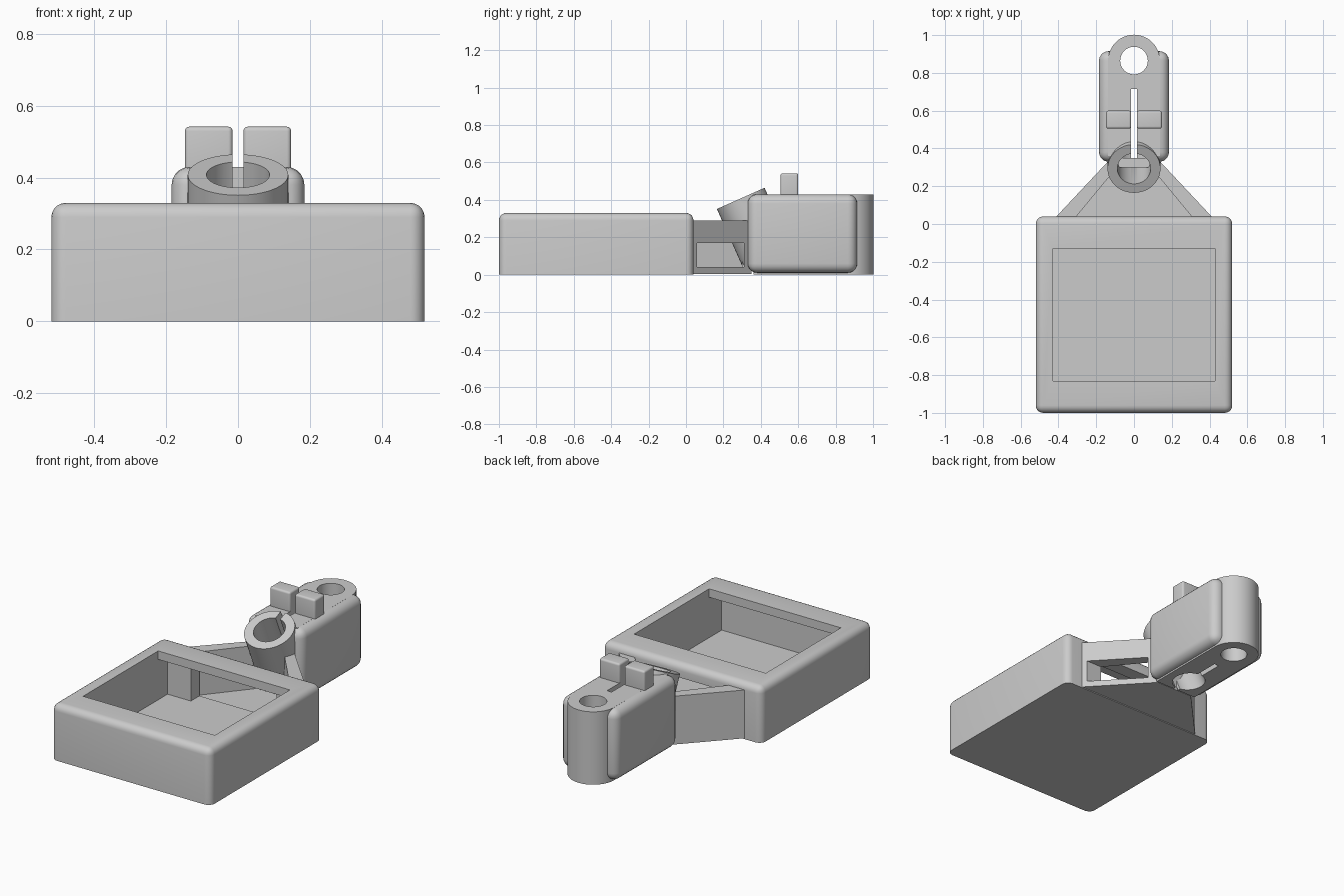
import bpy, bmesh, math
from mathutils import Matrix, Vector

if "Cube" in bpy.data.objects:
    bpy.data.objects.remove(bpy.data.objects["Cube"], do_unlink=True)

grey = bpy.data.materials.new("plain_grey")
grey.use_nodes = True
COLOUR = (0.6, 0.6, 0.6, 1)
grey.diffuse_color = COLOUR
grey.node_tree.nodes["Principled BSDF"].inputs["Base Color"].default_value = COLOUR


def make(name, bm):
    bmesh.ops.recalc_face_normals(bm, faces=bm.faces)
    mesh = bpy.data.meshes.new(name)
    bm.to_mesh(mesh)
    bm.free()
    mesh.materials.append(grey)
    ob = bpy.data.objects.new(name, mesh)
    bpy.context.collection.objects.link(ob)
    return ob


def box(name, x, y, z, bevel=0, keep_bottom=False):
    """Box from (min, max) ranges, with optional rounded edges."""
    bm = bmesh.new()
    bmesh.ops.create_cube(bm, size=1)
    for v in bm.verts:
        v.co = Vector([r[0] if c < 0 else r[1] for c, r in zip(v.co, (x, y, z))])
    if bevel:
        edges = [e for e in bm.edges
                 if not (keep_bottom and all(v.co.z == z[0] for v in e.verts))]
        bmesh.ops.bevel(bm, geom=edges, offset=bevel, segments=5, profile=0.5,
                        affect='EDGES')
    return make(name, bm)


def prism(name, points, z0, z1):
    """Upright prism from a plan outline."""
    bm = bmesh.new()
    face = bm.faces.new([bm.verts.new((x, y, z0)) for x, y in points])
    ext = bmesh.ops.extrude_face_region(bm, geom=[face])["geom"]
    for v in ext:
        if isinstance(v, bmesh.types.BMVert):
            v.co.z = z1
    return make(name, bm)


def rod(name, radius, depth, matrix):
    bm = bmesh.new()
    bmesh.ops.create_cone(bm, cap_ends=True, segments=64, radius1=radius,
                          radius2=radius, depth=depth, matrix=matrix)
    return make(name, bm)


def combine(ob, others, operation='DIFFERENCE'):
    for other in others:
        mod = ob.modifiers.new("combine", 'BOOLEAN')
        mod.operation = operation
        mod.solver = 'EXACT'
        mod.object = other
        bpy.context.view_layer.objects.active = ob
        bpy.ops.object.modifier_apply(modifier=mod.name)


def discard(*cutters):
    for c in cutters:
        bpy.data.objects.remove(c, do_unlink=True)


# Tray: closed base, framed opening, wider pocket under the frame
tray = box("tray", (-0.52, 0.52), (-1, 0.04), (0, 0.33), 0.04, True)
opening = box("opening_cutter", (-0.43, 0.43), (-0.83, -0.13), (0.1, 0.5))
pocket = box("pocket_cutter", (-0.432, 0.432), (-0.95, -0.04), (0.04, 0.28))
passage = box("passage_cutter", (-0.28, 0.28), (-0.1, 0.1), (0.04, 0.25))
combine(tray, [pocket, opening, passage])
discard(pocket, opening, passage)

# Hollow triangular bracket, open on top, with a window on one side
bracket = prism("bracket", [(-0.42, 0.03), (0.42, 0.03), (0.12, 0.35), (-0.12, 0.35)],
                0.005, 0.29)
hollow = prism("hollow_cutter", [(-0.33, 0.01), (0.33, 0.01), (0.09, 0.3), (-0.09, 0.3)],
               0.035, 0.5)
window = box("window_cutter", (0.05, 0.6), (0.06, 0.31), (0.04, 0.17))
combine(bracket, [hollow, window])
discard(hollow, window)

# Clamp: rounded cheeks, upright end barrel and tilted socket
clamp = box("clamp", (-0.185, 0.185), (0.33, 0.915), (0.01, 0.43), 0.05)
core = box("core", (-0.137, 0.137), (0.36, 0.865), (0, 0.43))
barrel = rod("barrel", 0.137, 0.43, Matrix.Translation((0, 0.865, 0.215)))
tilt = Matrix.Translation((0, 0.293, 0.408)) @ Matrix.Rotation(math.radians(24), 4, 'X')
socket = rod("socket", 0.14, 0.37, tilt @ Matrix.Translation((0, 0, -0.185)))
combine(clamp, [core, barrel, socket], 'UNION')
discard(core, barrel, socket)

# Bores and clamping slit
socket_bore = rod("socket_bore_cutter", 0.088, 1.4, tilt)
barrel_bore = rod("barrel_bore_cutter", 0.073, 1.0, Matrix.Translation((0, 0.865, 0.2)))
slit = box("slit_cutter", (-0.015, 0.015), (0.35, 0.715), (-0.1, 0.6))
combine(clamp, [socket_bore, barrel_bore, slit])
discard(socket_bore, barrel_bore, slit)

# Pair of clamping lugs on top
lugs = [box(side + "_lug", tuple(sorted((s * 0.015, s * 0.148))), (0.505, 0.6),
            (0.4, 0.542), 0.012) for side, s in (("left", 1), ("right", -1))]

# Smooth rounded surfaces, crisp edges elsewhere
for ob in [tray, bracket, clamp] + lugs:
    bpy.ops.object.select_all(action='DESELECT')
    ob.select_set(True)
    bpy.context.view_layer.objects.active = ob
    bpy.ops.object.shade_smooth_by_angle(angle=math.radians(30))
